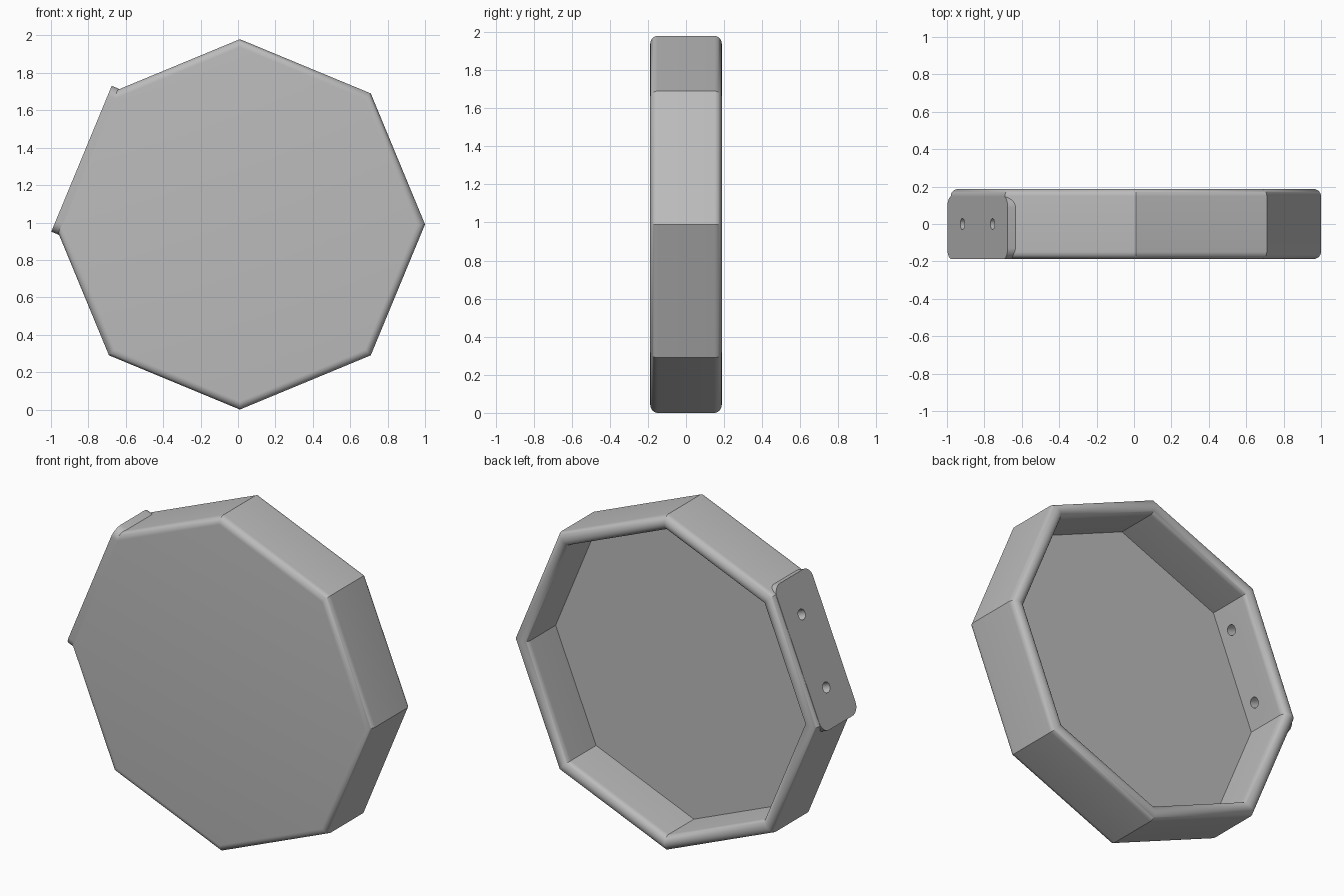
import bpy, bmesh
from math import sin, cos, pi
from mathutils import Matrix, Vector

old = bpy.data.objects.get("Cube")
if old:
    bpy.data.objects.remove(old)

RADIUS, HALF, WALL, FILLET, FLOOR_Y = 0.99, 0.188, 0.08, 0.04, -0.088
CENTRE = Vector((0.01, 0, RADIUS))
APOTHEM = RADIUS * cos(pi / 8)

grey = bpy.data.materials.new("light_grey")
grey.use_nodes = True
grey.diffuse_color = (0.5, 0.5, 0.5, 1)
grey.node_tree.nodes["Principled BSDF"].inputs["Base Color"].default_value = (0.5, 0.5, 0.5, 1)


def make_object(name, bm):
    bmesh.ops.recalc_face_normals(bm, faces=bm.faces)
    mesh = bpy.data.meshes.new(name)
    bm.to_mesh(mesh)
    bm.free()
    mesh.materials.append(grey)
    obj = bpy.data.objects.new(name, mesh)
    bpy.context.collection.objects.link(obj)
    return obj


def arc(cx, cy, r, start, end, steps):
    angles = [start + (end - start) * i / steps for i in range(steps + 1)]
    return [(cx + r * cos(a), cy + r * sin(a)) for a in angles]


# Tray: profile of (inset from side, depth) swept round the octagon
profile = arc(FILLET, FILLET - HALF, FILLET, 1.5 * pi, pi, 8)
profile += arc(FILLET, HALF - FILLET, FILLET, pi, 0, 16)
profile.append((WALL, FLOOR_Y))
bm = bmesh.new()
rings = []
for inset, y in profile:
    r = (APOTHEM - inset) / cos(pi / 8)
    rings.append([bm.verts.new(CENTRE + Vector((r * cos(k * pi / 4), y, r * sin(k * pi / 4))))
                  for k in range(8)])
for a, b in zip(rings, rings[1:]):
    for k in range(8):
        j = (k + 1) % 8
        bm.faces.new((a[k], a[j], b[j], b[k]))
bm.faces.new(rings[0])
bm.faces.new(rings[-1])
tray = make_object("octagonal_tray", bm)

# Frame of the upper right side: X along the side, Z outward
along = Vector((sin(pi / 8), 0, cos(pi / 8)))
outward = Vector((-cos(pi / 8), 0, sin(pi / 8)))
frame = Matrix((along, Vector((0, 1, 0)), outward)).transposed().to_4x4()
frame.translation = CENTRE + outward * APOTHEM

# Mounting plate: rounded slab set into the side, running past both corners
HALF_LENGTH, CORNER, THICK = 0.422, 0.06, 0.045
low, high = -HALF, HALF - FILLET
corners = [(1, high, 0), (-1, high, 1), (-1, low, 2), (1, low, 3)]
outline = []
for side, edge, quarter in corners:
    cy = edge - CORNER if edge > 0 else edge + CORNER
    outline += arc(side * (HALF_LENGTH - CORNER), cy, CORNER,
                   quarter * pi / 2, (quarter + 1) * pi / 2, 8)
bm = bmesh.new()
face = bm.faces.new([bm.verts.new((x, y, 0.002)) for x, y in outline])
extruded = bmesh.ops.extrude_face_region(bm, geom=[face])["geom"]
bmesh.ops.translate(bm, vec=(0, 0, -THICK),
                    verts=[v for v in extruded if isinstance(v, bmesh.types.BMVert)])
bm.transform(frame)
plate = make_object("mounting_plate", bm)

# Two screw holes through plate and wall
bm = bmesh.new()
for offset in (-0.21, 0.21):
    bmesh.ops.create_cone(bm, cap_ends=True, segments=24, radius1=0.03, radius2=0.03,
                          depth=0.4, matrix=frame @ Matrix.Translation((offset, 0, 0)))
cutter = make_object("hole_cutter", bm)
cutter.hide_render = True

for obj in (tray, plate):
    bpy.ops.object.select_all(action='DESELECT')
    obj.select_set(True)
    bpy.context.view_layer.objects.active = obj
    cut = obj.modifiers.new("screw_holes", 'BOOLEAN')
    cut.operation = 'DIFFERENCE'
    cut.solver = 'EXACT'
    cut.object = cutter
    bpy.ops.object.modifier_apply(modifier=cut.name)
    bpy.ops.object.shade_smooth_by_angle(angle=pi / 6)
bpy.data.objects.remove(cutter)
